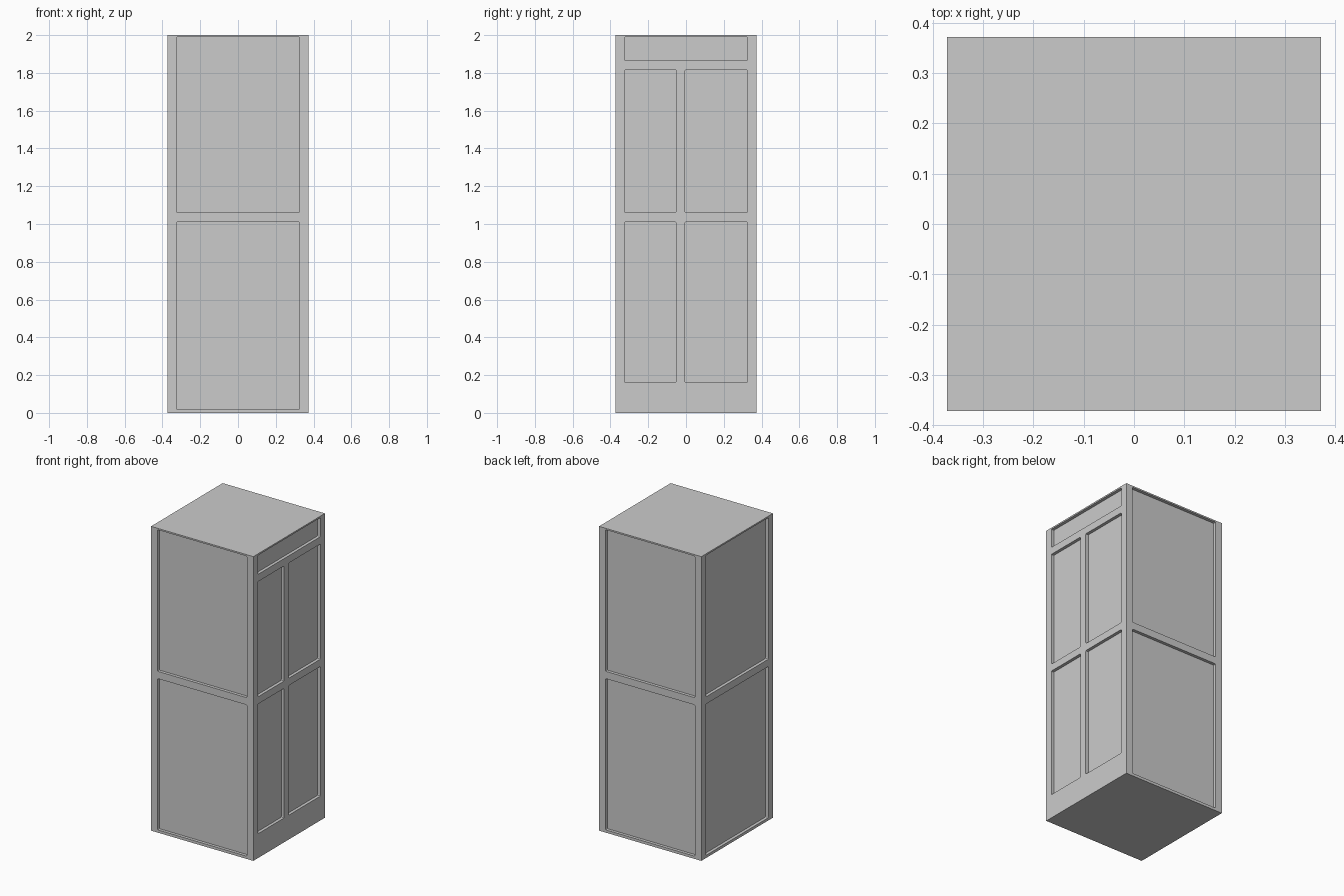
import bpy, bmesh
from math import pi
from mathutils import Matrix, Vector

if "Cube" in bpy.data.objects:
    bpy.data.objects.remove(bpy.data.objects["Cube"])

HALF, HEIGHT, DEPTH = 0.372, 2.0, 0.02


def box(bm, lo, hi):
    lo, hi = Vector(lo), Vector(hi)
    m = Matrix.Translation((lo + hi) / 2) @ Matrix.Diagonal((*(hi - lo), 1))
    return bmesh.ops.create_cube(bm, size=1, matrix=m)["verts"]


def finish(bm, name):
    me = bpy.data.meshes.new(name)
    bm.to_mesh(me)
    bm.free()
    ob = bpy.data.objects.new(name, me)
    bpy.context.collection.objects.link(ob)
    return ob


# recess panels as (left, right, bottom, top) seen facing each side
big = [(-0.325, 0.325, 1.06, 1.99), (-0.325, 0.325, 0.018, 1.012)]
door = [(-0.325, 0.325, 1.865, 1.99)]
for z0, z1 in ((1.06, 1.817), (0.16, 1.012)):
    door += [(-0.325, -0.053, z0, z1), (-0.005, 0.325, z0, z1)]

# solid cabinet body
bm = bmesh.new()
box(bm, (-HALF, -HALF, 0), (HALF, HALF, HEIGHT))
body = finish(bm, "cabinet_body")

# cutters: front, right, back, left, each with slightly rounded corners
bm = bmesh.new()
for turn, panels in enumerate((big, door, big, big)):
    for x0, x1, z0, z1 in panels:
        verts = box(bm, (x0, -HALF - 0.05, z0), (x1, -HALF + DEPTH, z1))
        edges = {e for v in verts for e in v.link_edges
                 if abs(e.verts[0].co.y - e.verts[1].co.y) > 0.01}
        old = set(bm.verts) - set(verts)
        bmesh.ops.bevel(bm, geom=list(edges), offset=0.006, segments=2,
                        profile=0.5, affect='EDGES')
        new = [v for v in bm.verts if v not in old]
        bmesh.ops.rotate(bm, verts=new, cent=(0, 0, 0),
                         matrix=Matrix.Rotation(turn * pi / 2, 3, 'Z'))
cutter = finish(bm, "panel_cutter")
cutter.hide_render = True

# carve the recessed panels
mod = body.modifiers.new("panels", 'BOOLEAN')
mod.operation = 'DIFFERENCE'
mod.solver = 'EXACT'
mod.object = cutter
bpy.context.view_layer.objects.active = body
body.select_set(True)
bpy.ops.object.modifier_apply(modifier=mod.name)
bpy.data.objects.remove(cutter)
